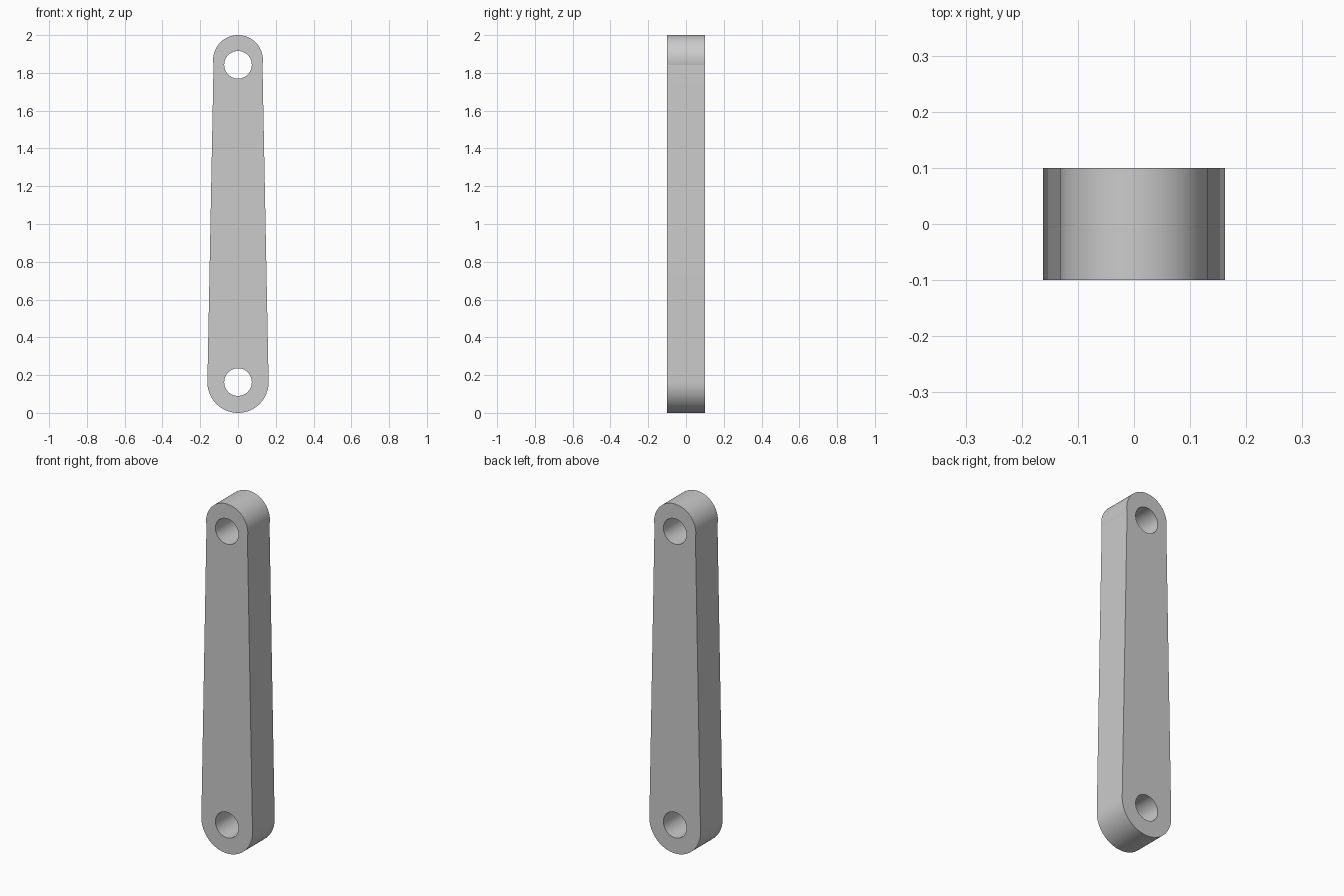
import bpy, bmesh
from math import pi, sin, cos, radians

cube = bpy.data.objects.get("Cube")
if cube:
    bpy.data.objects.remove(cube, do_unlink=True)

HALF_DEPTH = 0.1
HOLE_RADIUS = 0.073


def arc(centre_z, radius, start, end, steps):
    """Points on an arc in the front plane."""
    return [(radius * cos(start + (end - start) * i / steps),
             centre_z + radius * sin(start + (end - start) * i / steps))
            for i in range(steps + 1)]


def add_loop(bm, points):
    verts = [bm.verts.new((x, -HALF_DEPTH, z)) for x, z in points]
    for a, b in zip(verts, verts[1:] + verts[:1]):
        bm.edges.new((a, b))


# Tapered outline: the small top end wraps slightly past its widest point
dip = radians(11)
outline = arc(1.868, 0.132, -dip, pi + dip, 48) + arc(0.162, 0.162, pi, 2 * pi, 48)

bm = bmesh.new()
add_loop(bm, outline)

# Pin holes at both ends
for hole_z in (0.163, 1.843):
    add_loop(bm, arc(hole_z, HOLE_RADIUS, 0, 2 * pi, 64)[:-1])

# Fill the plate and give it thickness
bmesh.ops.triangle_fill(bm, edges=bm.edges[:], use_beauty=True, normal=(0, -1, 0))
result = bmesh.ops.extrude_face_region(bm, geom=bm.faces[:], use_keep_orig=True)
moved = [g for g in result["geom"] if isinstance(g, bmesh.types.BMVert)]
bmesh.ops.translate(bm, verts=moved, vec=(0, 2 * HALF_DEPTH, 0))
bmesh.ops.recalc_face_normals(bm, faces=bm.faces[:])

mesh = bpy.data.meshes.new("link_arm")
bm.to_mesh(mesh)
bm.free()
link_arm = bpy.data.objects.new("link_arm", mesh)
bpy.context.collection.objects.link(link_arm)

# Plain grey material
grey = bpy.data.materials.new("light_grey")
grey.use_nodes = True
colour = (0.6, 0.6, 0.6, 1)
grey.diffuse_color = colour
grey.node_tree.nodes["Principled BSDF"].inputs["Base Color"].default_value = colour
mesh.materials.append(grey)

# Smooth ends and holes with crisp rims
bpy.ops.object.select_all(action="DESELECT")
link_arm.select_set(True)
bpy.context.view_layer.objects.active = link_arm
bpy.ops.object.shade_smooth_by_angle(angle=radians(9))
